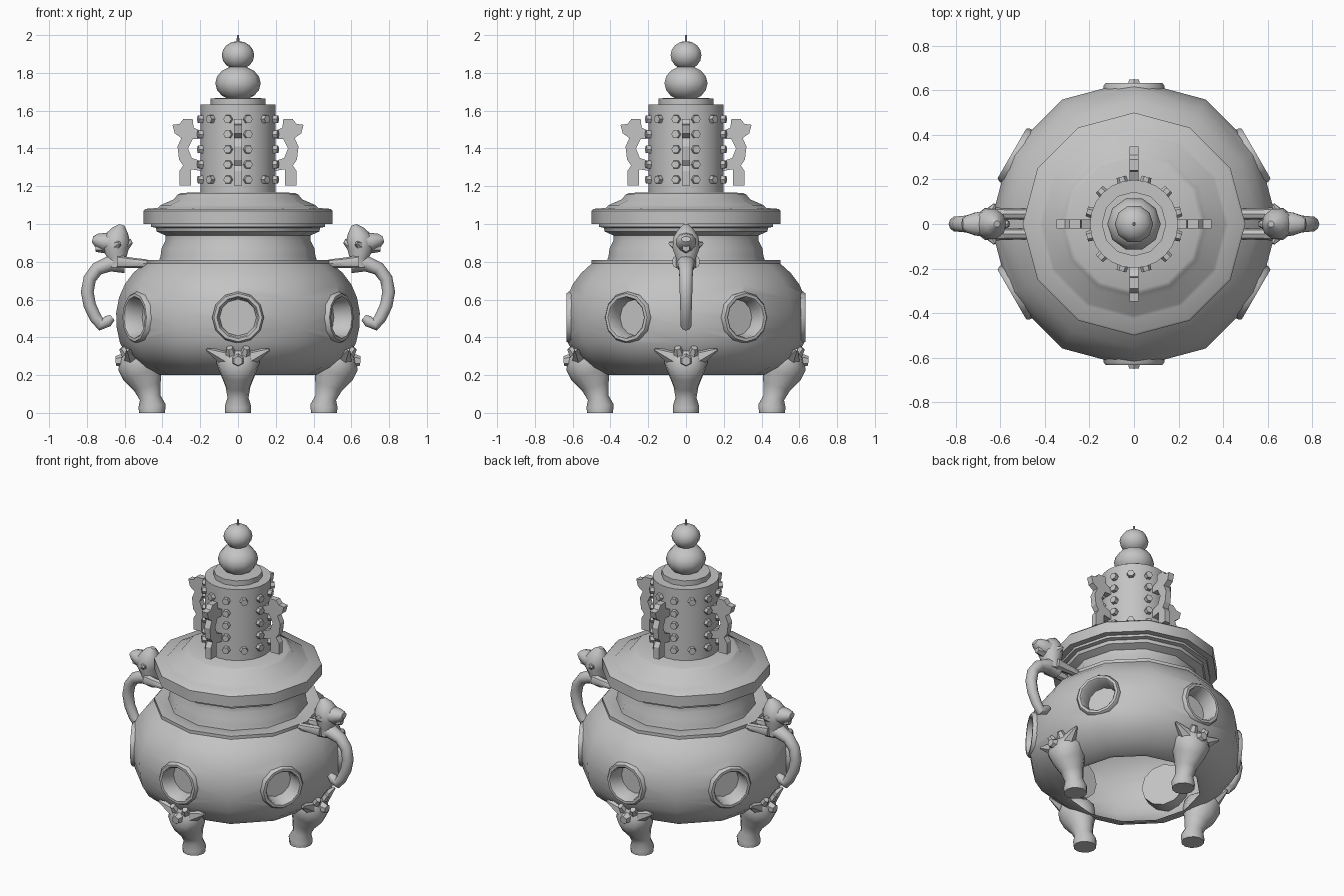
import bpy, bmesh, math
from math import sin, cos, pi, radians
from mathutils import Matrix, Vector

if "Cube" in bpy.data.objects:
    bpy.data.objects.remove(bpy.data.objects["Cube"], do_unlink=True)

metal = bpy.data.materials.new("cast_grey_metal")
metal.use_nodes = True
GREY = (0.55, 0.55, 0.55, 1)
metal.diffuse_color = GREY
metal.node_tree.nodes["Principled BSDF"].inputs["Base Color"].default_value = GREY


def shade(ob):
    bpy.ops.object.select_all(action="DESELECT")
    ob.select_set(True)
    bpy.context.view_layer.objects.active = ob
    bpy.ops.object.shade_smooth_by_angle(angle=radians(42))


def finish(bm, name, matrix=None, smooth=True):
    bmesh.ops.remove_doubles(bm, verts=bm.verts, dist=1e-5)
    bmesh.ops.recalc_face_normals(bm, faces=bm.faces)
    if matrix:
        bm.transform(matrix)
    me = bpy.data.meshes.new(name)
    bm.to_mesh(me)
    bm.free()
    me.materials.append(metal)
    ob = bpy.data.objects.new(name, me)
    bpy.context.collection.objects.link(ob)
    if smooth:
        shade(ob)
    return ob


def bridge(bm, rings, closed=False):
    """Join successive equal rings of vertices with quads."""
    pairs = list(zip(rings, rings[1:])) + ([(rings[-1], rings[0])] if closed else [])
    for a, b in pairs:
        n = len(a)
        for i in range(n):
            j = (i + 1) % n
            bm.faces.new((a[i], a[j], b[j], b[i]))


def lathe(name, profile, n=12, closed=False, matrix=None):
    """Revolve (radius, height) points about z."""
    bm = bmesh.new()
    rings = [[bm.verts.new((r * cos(2 * pi * k / n), r * sin(2 * pi * k / n), z))
              for k in range(n)] for r, z in profile]
    bridge(bm, rings, closed)
    bmesh.ops.dissolve_degenerate(bm, edges=bm.edges, dist=1e-6)
    return finish(bm, name, matrix)


def sweep(bm, path, n=10, y=0.0):
    """Loft ellipses along (x, z, half depth, half width) points in the xz plane."""
    rings = []
    for i, (x, z, a, b) in enumerate(path):
        p, q = path[max(i - 1, 0)], path[min(i + 1, len(path) - 1)]
        t = Vector((q[0] - p[0], 0, q[1] - p[1])).normalized()
        side = Vector((t.z, 0, -t.x))
        rings.append([bm.verts.new(Vector((x, y, z)) + side * a * cos(2 * pi * k / n)
                                   + Vector((0, b * sin(2 * pi * k / n), 0))) for k in range(n)])
    bridge(bm, rings)
    bm.faces.new(rings[0])
    bm.faces.new(rings[-1])


def horn(bm, start, end, radius, tip=0.008):
    """Tapered six-sided spike between two points."""
    a, b = Vector(start), Vector(end)
    d = b - a
    m = Matrix.Translation((a + b) / 2) @ d.to_track_quat("Z", "Y").to_matrix().to_4x4()
    bmesh.ops.create_cone(bm, cap_ends=True, segments=6, radius1=radius, radius2=tip,
                          depth=d.length, matrix=m)


def turn(deg):
    return Matrix.Rotation(radians(deg), 4, "Z")


# Bowl: thin-walled, open underneath
outer = [(0.42, 0.20), (0.51, 0.24), (0.585, 0.30), (0.625, 0.37), (0.642, 0.45), (0.645, 0.53),
         (0.63, 0.61), (0.60, 0.68), (0.555, 0.74), (0.50, 0.79), (0.50, 0.81), (0.38, 0.81)]
inner = [(r - 0.025, z - (0.02 if z > 0.5 else 0)) for r, z in reversed(outer)]
bowl = lathe("bowl", outer + inner, closed=True)

# Six round recesses cut in the bowl, each lined with a framed cup
cup = [(0, 0.53), (0.097, 0.53), (0.105, 0.625), (0.112, 0.633), (0.128, 0.633),
       (0.137, 0.62), (0.137, 0.51), (0, 0.51)]
cutters = []
for i in range(6):
    place = turn(30 + 60 * i) @ Matrix.Translation((0, 0, 0.505)) @ Matrix.Rotation(pi / 2, 4, "Y")
    lathe(f"porthole_{i + 1}", cup, 12, matrix=place)
    cutter = lathe("hole_cutter", [(0, 0.45), (0.122, 0.45), (0.122, 0.8), (0, 0.8)], 12, matrix=place)
    cutter.hide_render = True
    mod = bowl.modifiers.new("hole", "BOOLEAN")
    mod.operation, mod.solver, mod.object = "DIFFERENCE", "EXACT", cutter
    cutters.append(cutter)
bpy.context.view_layer.update()
baked = bpy.data.meshes.new_from_object(bowl.evaluated_get(bpy.context.evaluated_depsgraph_get()))
bowl.modifiers.clear()
bowl.data = baked
for c in cutters:
    bpy.data.objects.remove(c, do_unlink=True)
shade(bowl)

# Neck and stepped lid
lathe("neck", [(0.42, 0.80), (0.41, 0.83), (0.405, 0.87), (0.385, 0.91), (0.385, 0.94), (0.43, 0.96),
               (0.435, 0.98), (0.46, 0.985), (0.46, 1.02)])
lathe("lid", [(0, 1.02), (0.45, 1.02), (0.46, 1.0), (0.50, 1.0), (0.50, 1.07), (0.49, 1.08),
              (0.425, 1.085), (0.41, 1.10), (0.34, 1.13), (0.32, 1.155), (0.30, 1.165), (0, 1.17)])

# Tower, cap and gourd finial
lathe("tower", [(0, 1.15), (0.198, 1.15), (0.198, 1.632), (0, 1.632)], 24)
lathe("tower_cap", [(0, 1.62), (0.145, 1.62), (0.145, 1.665), (0, 1.67)], 12)
for name, z, r, squash in (("lower_ball", 1.745, 0.12, 0.78), ("upper_ball", 1.893, 0.086, 0.88)):
    lathe(name, [(r * sin(pi * k / 8), z - r * squash * cos(pi * k / 8)) for k in range(9)], 10)
lathe("finial_tip", [(0, 1.95), (0.008, 1.95), (0.006, 2.0), (0, 2.0)], 6)

# Hexagonal studs: full rings at top and bottom, pairs beside the fins between
bm = bmesh.new()
for row in range(5):
    for k in range(12):
        if row in (0, 4) or k % 3 != 1:
            m = (turn(15 + 30 * k) @ Matrix.Translation((0.204, 0, 1.235 + 0.08 * row))
                 @ Matrix.Rotation(pi / 2, 4, "Y"))
            bmesh.ops.create_cone(bm, cap_ends=True, segments=6, radius1=0.025, radius2=0.022,
                                  depth=0.03, matrix=m)
finish(bm, "tower_studs")

# Four scrolled fins cut from plate
fin = [(0.19, 1.49), (0.235, 1.51), (0.24, 1.555), (0.29, 1.555), (0.31, 1.53), (0.347, 1.525),
       (0.335, 1.48), (0.30, 1.455), (0.32, 1.41), (0.312, 1.34), (0.29, 1.31), (0.31, 1.28),
       (0.31, 1.205), (0.25, 1.205), (0.25, 1.29), (0.19, 1.28), (0.19, 1.33), (0.245, 1.35),
       (0.265, 1.40), (0.24, 1.45), (0.19, 1.45)]
for i in range(4):
    bm = bmesh.new()
    face = bm.faces.new([bm.verts.new((x, -0.02, z)) for x, z in fin])
    ext = bmesh.ops.extrude_face_region(bm, geom=[face])
    bmesh.ops.translate(bm, vec=(0, 0.04, 0),
                        verts=[v for v in ext["geom"] if isinstance(v, bmesh.types.BMVert)])
    bm.faces.ensure_lookup_table()
    finish(bm, f"tower_fin_{i + 1}", turn(90 * i), smooth=False)

# Four beast-headed legs
leg = [(0.455, 0, 0.068, 0.068), (0.455, 0.035, 0.073, 0.07), (0.465, 0.08, 0.056, 0.056),
       (0.48, 0.14, 0.074, 0.066), (0.505, 0.21, 0.108, 0.095), (0.53, 0.27, 0.112, 0.115),
       (0.55, 0.32, 0.075, 0.095), (0.56, 0.355, 0.03, 0.05)]
for i, name in enumerate(("left_leg", "back_leg", "right_leg", "front_leg")):
    bm = bmesh.new()
    sweep(bm, leg, 12)
    for s in (-1, 1):
        horn(bm, (0.56, s * 0.06, 0.29), (0.585, s * 0.165, 0.335), 0.048)
        horn(bm, (0.58, s * 0.035, 0.30), (0.615, s * 0.045, 0.345), 0.035, 0.018)
    horn(bm, (0.58, 0, 0.28), (0.648, 0, 0.275), 0.045, 0.025)
    finish(bm, name, turn(90 * i))

# Two beast handles with a curled tail
tail = [(0.60, 0.79, 0.05, 0.055), (0.68, 0.79, 0.042, 0.048), (0.745, 0.763, 0.036, 0.04),
        (0.785, 0.71, 0.034, 0.036), (0.798, 0.64, 0.034, 0.035), (0.785, 0.57, 0.033, 0.033),
        (0.755, 0.505, 0.032, 0.03), (0.725, 0.468, 0.034, 0.03), (0.69, 0.485, 0.03, 0.028),
        (0.665, 0.505, 0.018, 0.018)]
head = [(0.64, 0.77, 0.055, 0.055), (0.64, 0.82, 0.05, 0.055), (0.648, 0.87, 0.07, 0.075),
        (0.64, 0.925, 0.07, 0.07), (0.625, 0.965, 0.045, 0.045), (0.615, 0.995, 0.015, 0.015)]
snout = [(0.64, 0.90, 0.06, 0.06), (0.71, 0.905, 0.048, 0.055), (0.75, 0.915, 0.035, 0.04),
         (0.77, 0.92, 0.015, 0.025)]
arm = [(0.64, 0.80, 0.035, 0.03), (0.57, 0.795, 0.028, 0.026), (0.48, 0.79, 0.022, 0.025)]
for i, name in enumerate(("left_handle", "right_handle")):
    bm = bmesh.new()
    for path in (tail, head, snout):
        sweep(bm, path)
    horn(bm, (0.68, 0, 0.88), (0.755, 0, 0.872), 0.04, 0.02)
    horn(bm, (0.62, 0, 0.88), (0.562, 0, 0.91), 0.05, 0.012)
    for s in (-1, 1):
        sweep(bm, arm, 8, s * 0.045)
        horn(bm, (0.65, s * 0.04, 0.88), (0.625, s * 0.088, 0.90), 0.035)
    finish(bm, name, turn(180 * i))
